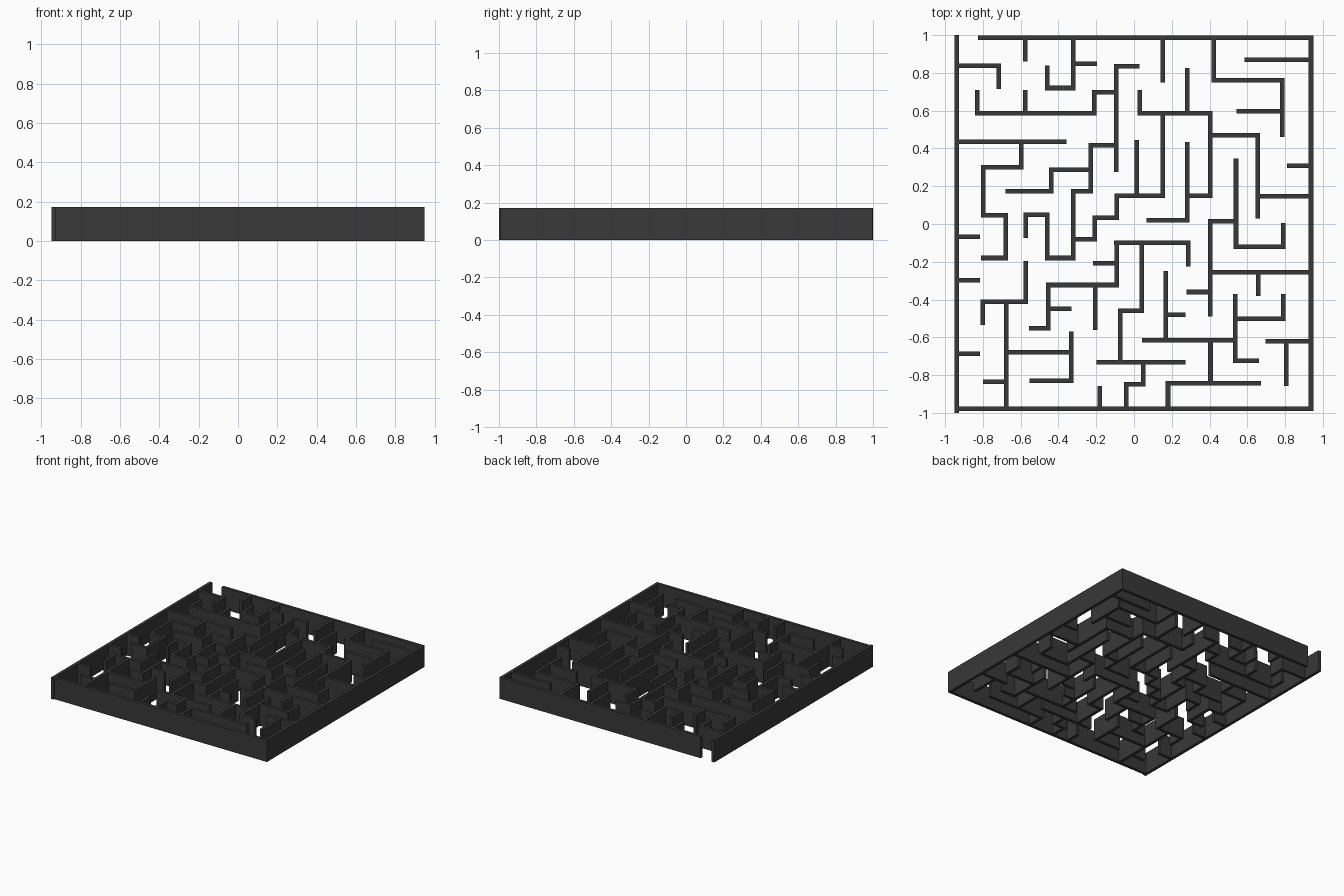
import bpy, bmesh

T = 0.024      # wall thickness
H = 0.172      # wall height
L, R = -0.938, 0.937   # side wall centre lines
N, S = 0.985, -0.979   # back / front wall centre lines


def box(bm, a, b, ea, eb):
    """Wall between a and b, lengthened at each end by ea / eb."""
    if a > b:
        a, b, ea, eb = b, a, eb, ea
    horizontal = a[1] == b[1]
    h = T / 2
    if horizontal:
        x0, x1, y0, y1 = a[0] - ea, b[0] + eb, a[1] - h, a[1] + h
    else:
        x0, x1, y0, y1 = a[0] - h, a[0] + h, a[1] - ea, b[1] + eb
    geo = bmesh.ops.create_cube(bm, size=1)
    for v in geo["verts"]:
        v.co = (x1 if v.co.x > 0 else x0, y1 if v.co.y > 0 else y0, H if v.co.z > 0 else 0)


def walls(name, paths, mat):
    """Each path: first direction, start x, start y, then alternating new x / new y."""
    bm = bmesh.new()
    for d, x, y, *turns in paths:
        pts = [(x, y)]
        for t in turns:
            x, y = (t, y) if d == "H" else (x, t)
            d = "V" if d == "H" else "H"
            pts.append((x, y))
        last = len(pts) - 2
        for i in range(last + 1):
            box(bm, pts[i], pts[i + 1], T / 2 if i else 0, T / 2 if i < last else 0)
    me = bpy.data.meshes.new(name)
    bm.to_mesh(me)
    bm.free()
    me.materials.append(mat)
    bpy.context.collection.objects.link(bpy.data.objects.new(name, me))


dark = bpy.data.materials.new("dark_grey")
dark.diffuse_color = (0.04, 0.04, 0.04, 1)

# Outer boundary, with the entrance gap at the back left
walls("outer_wall", [
    ("V", L, 1.0, -1.0),
    ("H", L, S, R, N, -0.827),
], dark)

# Back left passages
walls("back_left_walls", [
    ("H", L, .838, -.715, .715),
    ("V", -.575, N, .86),
    ("V", -.46, .84, .72, -.322, N),
    ("H", -.322, .848, -.197),
    ("V", -.83, .71, .587, -.21, .698, -.095),
    ("V", -.575, .71, .587),
    ("V", -.095, .275, .834, .03),
    ("H", L, .436, -.357),
    ("V", -.597, .436, .30, -.798, .047, -.68, -.18, -.81),
    ("H", -.68, .174, -.437, .286, -.23),
    ("H", -.095, .418, -.23, .174, -.322, -.18, -.46, .05, -.573, -.075),
    ("H", -.322, -.081, -.208, .034, -.092, .15, .165),
    ("H", L, -.067, -.815),
], dark)

# Back right passages
walls("back_right_walls", [
    ("V", .152, N, .75),
    ("V", .423, N, .762, .785),
    ("V", .786, .772, .46),
    ("H", .585, .87, R),
    ("H", .543, .597, .786),
    ("V", .283, .825, .587),
    ("V", .03, .71, .587, .404, .15, .283),
    ("V", .152, .587, .137),
    ("H", .404, .47, .656, .03),
    ("H", .656, .148, R),
    ("H", .81, .309, R),
    ("V", .54, .347, -.12, .79, .005),
    ("H", .54, .015, .404, -.49),
    ("V", .014, .444, .15),
    ("V", .283, .434, .02, .066),
], dark)

# Front left passages
walls("front_left_walls", [
    ("H", L, -.297, -.815),
    ("H", L, -.688, -.815),
    ("V", -.573, -.195, -.411, -.80, -.535),
    ("V", -.677, -.411, S),
    ("H", -.677, -.678, -.333),
    ("V", -.333, -.57, -.829, -.552),
    ("H", -.80, -.834, -.677),
    ("H", -.557, -.551, -.455, -.323, -.091, -.10),
    ("H", -.217, -.208, -.091),
    ("H", -.455, -.448, -.33),
    ("V", -.206, -.323, -.561),
    ("V", -.182, -.857, S),
], dark)

# Front right passages
walls("front_right_walls", [
    ("H", -.105, -.099, .287, -.224),
    ("V", .04, -.099, -.46, -.073, -.733),
    ("H", -.198, -.733, .272),
    ("V", .05, -.733, -.849, -.042, S),
    ("V", .18, S, -.842, .673),
    ("V", .405, -.842, -.616),
    ("H", .042, -.616, .54),
    ("V", .167, -.249, -.616),
    ("H", .167, -.48, .272),
    ("H", .277, -.36, .404),
    ("H", .404, -.256, R),
    ("V", .657, -.256, -.38),
    ("V", .537, -.37, -.723, .663),
    ("H", .537, -.501, .79, -.37),
    ("H", .697, -.621, R),
    ("V", .805, -.621, -.857),
], dark)
